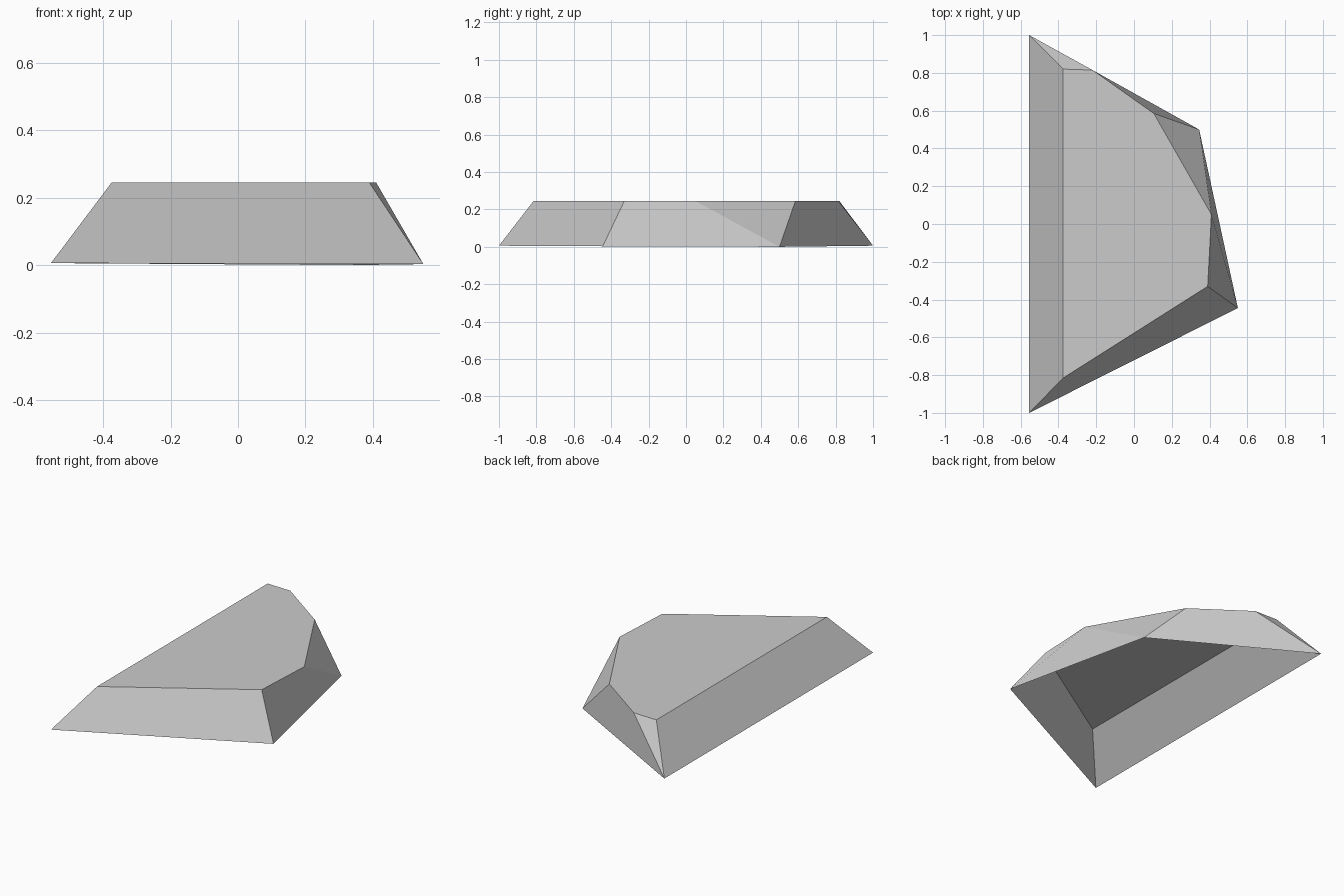
import bpy
import bmesh

cube = bpy.data.objects.get("Cube")
if cube:
    bpy.data.objects.remove(cube, do_unlink=True)

HEIGHT = 0.245

# Plain grey for the whole shell
grey = bpy.data.materials.new("stone grey")
grey.use_nodes = True
colour = (0.6, 0.6, 0.6, 1)
grey.diffuse_color = colour
grey.node_tree.nodes["Principled BSDF"].inputs["Base Color"].default_value = colour

# Rim corners on the ground, nearly level
rim = {
    "front_left": (-0.555, -1.0, 0.006),
    "front_right": (0.55, -0.445, 0.003),
    "back_right": (0.345, 0.5, 0.0),
    "back_left": (-0.555, 1.0, 0.006),
}

# Plateau outline, counter-clockwise
plateau = {
    "top_front_left": (-0.375, -0.815),
    "top_front_right": (0.39, -0.33),
    "top_side": (0.41, 0.05),
    "top_back_right": (0.105, 0.585),
    "top_back": (-0.22, 0.815),
    "top_back_left": (-0.375, 0.82),
}

bm = bmesh.new()
corner = {name: bm.verts.new(p) for name, p in rim.items()}
corner.update({name: bm.verts.new((x, y, HEIGHT)) for name, (x, y) in plateau.items()})

# Flat top and sloping walls; the underside stays open
faces = [
    list(plateau),
    ["front_left", "front_right", "top_front_right", "top_front_left"],
    ["front_right", "back_right", "top_side", "top_front_right"],
    ["back_right", "top_back_right", "top_side"],
    ["back_right", "back_left", "top_back", "top_back_right"],
    ["back_left", "top_back_left", "top_back"],
    ["back_left", "front_left", "top_front_left", "top_back_left"],
]
for names in faces:
    bm.faces.new([corner[n] for n in names])

mesh = bpy.data.meshes.new("rock_ledge")
bm.to_mesh(mesh)
bm.free()
mesh.materials.append(grey)
ledge = bpy.data.objects.new("rock_ledge", mesh)
bpy.context.collection.objects.link(ledge)
